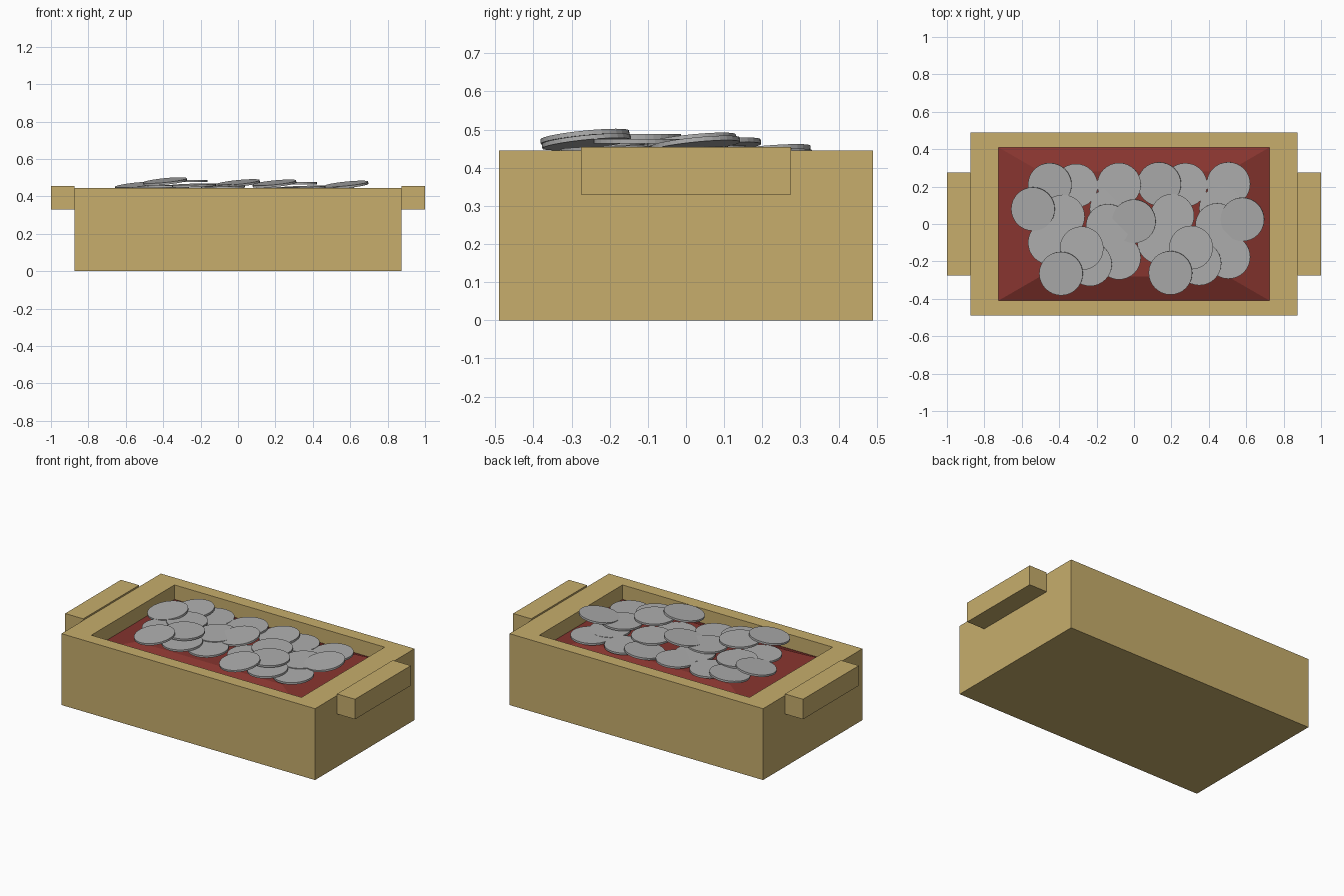
import bpy, bmesh
from mathutils import Vector

if "Cube" in bpy.data.objects:
    bpy.data.objects.remove(bpy.data.objects["Cube"])


def material(name, rgb):
    m = bpy.data.materials.new(name)
    m.diffuse_color = (*rgb, 1)
    m.use_nodes = True
    m.node_tree.nodes["Principled BSDF"].inputs["Base Color"].default_value = m.diffuse_color
    return m


wood = material("tan wood", (0.57, 0.42, 0.15))
red = material("red cloth", (0.24, 0.035, 0.028))
silver = material("silver", (0.42, 0.42, 0.42))


def finish(name, bm, mat):
    bmesh.ops.recalc_face_normals(bm, faces=bm.faces)
    me = bpy.data.meshes.new(name)
    bm.to_mesh(me)
    bm.free()
    me.materials.append(mat)
    ob = bpy.data.objects.new(name, me)
    bpy.context.collection.objects.link(ob)
    return ob


def ring(bm, x, y, z):
    return [bm.verts.new((sx * x, sy * y, z))
            for sx, sy in ((-1, -1), (1, -1), (1, 1), (-1, 1))]


def nested(name, rings, mat, cap_start=True):
    """Rectangular rings (half x, half y, z) joined in order, last one capped."""
    bm = bmesh.new()
    loops = [ring(bm, *r) for r in rings]
    if cap_start:
        bm.faces.new(loops[0])
    for a, b in zip(loops, loops[1:]):
        for i in range(4):
            j = (i + 1) % 4
            bm.faces.new((a[i], a[j], b[j], b[i]))
    bm.faces.new(loops[-1])
    return finish(name, bm, mat)


# Open wooden box with thick walls
nested("box", [(0.875, 0.49, 0), (0.875, 0.49, 0.445),
               (0.725, 0.41, 0.445), (0.725, 0.41, 0.1)], wood)

# Cloth lining: low mound inside the box
nested("cloth_mound", [(0.725, 0.41, 0.1), (0.725, 0.41, 0.355),
                       (0.5, 0.28, 0.415)], red)

# End handles
for side, sx in (("left", -1), ("right", 1)):
    h = nested(side + "_handle", [(0.0625, 0.275, 0.33), (0.0625, 0.275, 0.455)], wood)
    h.location.x = sx * 0.9375


def coin(x, y, z, slope):
    bm = bmesh.new()
    bmesh.ops.create_cone(bm, cap_ends=True, segments=32,
                          radius1=0.117, radius2=0.117, depth=0.012)
    ob = finish("coin", bm, silver)
    ob.location = (x, y, z)
    ob.rotation_mode = 'QUATERNION'
    normal = Vector((-slope, -slope, 1))
    ob.rotation_quaternion = Vector((0, 0, 1)).rotation_difference(normal)
    return ob


# Coin heap: one cluster (x, y, z, slope), repeated on the right a little lower
cluster = [(-0.39, -0.265, 0.48, 0.1), (-0.235, -0.215, 0.459, 0.03),
           (-0.08, -0.18, 0.45, 0.03), (-0.28, -0.13, 0.482, 0),
           (-0.45, -0.10, 0.445, 0), (-0.14, -0.01, 0.458, 0.03),
           (-0.38, 0.04, 0.452, 0), (-0.12, 0.08, 0.432, 0),
           (-0.45, 0.21, 0.443, 0.08), (-0.31, 0.205, 0.432, 0),
           (-0.08, 0.21, 0.434, 0.02)]
for x, y, z, s in cluster:
    coin(x, y, z, s)
    coin(x + 0.585, y + 0.004, max(z - 0.012, 0.425), s)

# Loose tilted coins on top
for c in ((-0.54, 0.08, 0.457, 0.1), (0.0, 0.015, 0.47, 0.1), (0.58, 0.025, 0.462, 0.1)):
    coin(*c)
